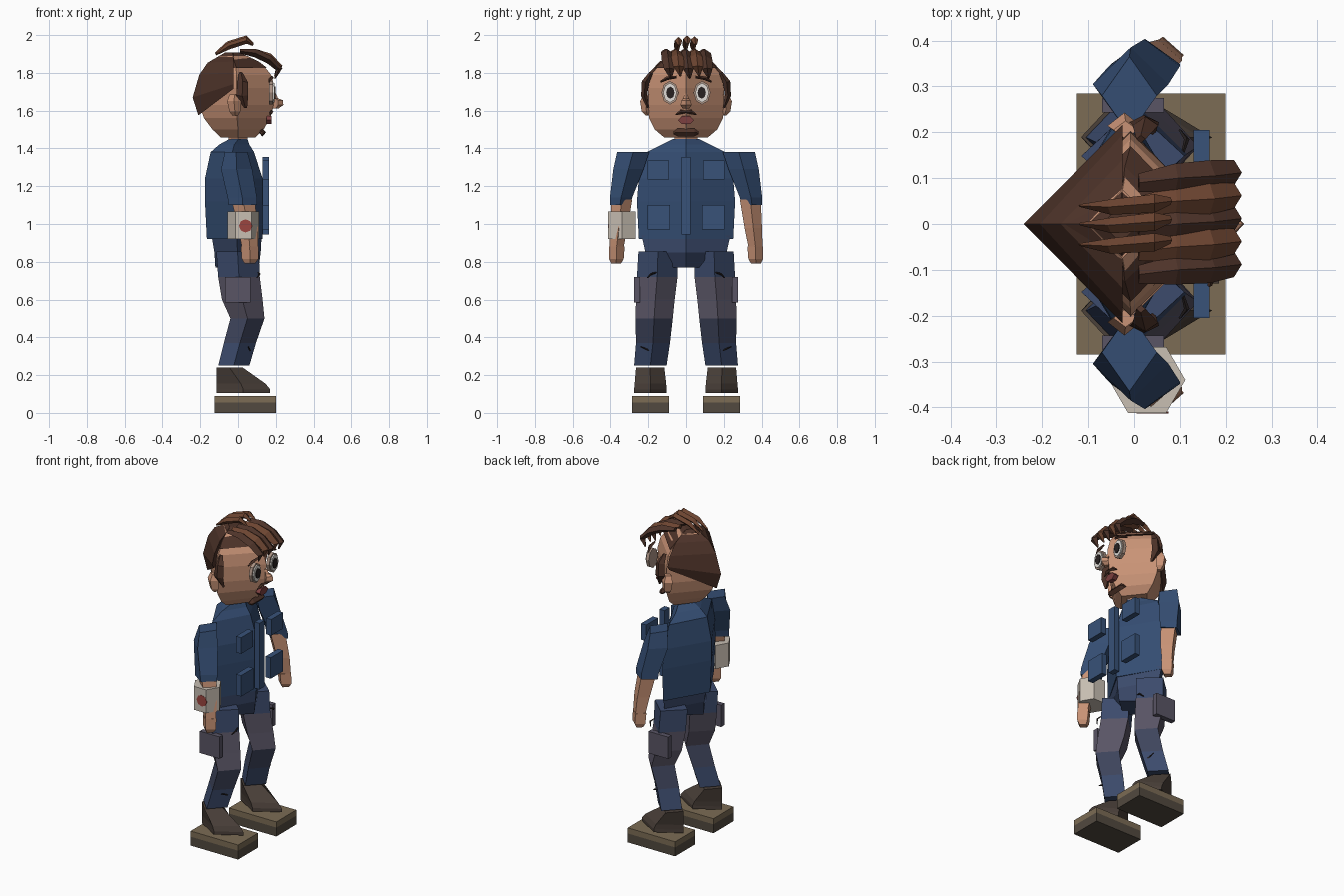
import bpy, bmesh
from math import cos, sin, pi
from mathutils import Vector

# Palette
COLORS = {
    "shirt": (0.035, 0.075, 0.17), "pocket": (0.04, 0.085, 0.19),
    "jeans": (0.045, 0.07, 0.15), "faded": (0.10, 0.09, 0.13), "cuff": (0.05, 0.06, 0.11),
    "skin": (0.58, 0.29, 0.18), "hair": (0.075, 0.033, 0.022), "hair_light": (0.15, 0.058, 0.03),
    "leather": (0.07, 0.052, 0.042), "sole": (0.085, 0.068, 0.05), "welt": (0.2, 0.15, 0.09),
    "cloth": (0.58, 0.52, 0.45), "stain": (0.33, 0.06, 0.05), "ink": (0.02, 0.015, 0.015),
    "white": (0.75, 0.72, 0.68), "rim": (0.42, 0.30, 0.24), "lips": (0.2, 0.05, 0.05),
}
MATS = {}
for key, col in COLORS.items():
    MATS[key] = bpy.data.materials.new(key)
    MATS[key].diffuse_color = (*col, 1)


def rings_mesh(name, rings, mats):
    """Skin a list of equal rings, cap both ends; one material per band if a list."""
    mats = [mats] if isinstance(mats, str) else mats
    bm = bmesh.new()
    rows = [[bm.verts.new(p) for p in r] for r in rings]
    n = len(rows[0])
    for b, (lo, hi) in enumerate(zip(rows, rows[1:])):
        for i in range(n):
            f = bm.faces.new((lo[i], lo[(i + 1) % n], hi[(i + 1) % n], hi[i]))
            f.material_index = min(b, len(mats) - 1)
    bm.faces.new(rows[0][::-1])
    bm.faces.new(rows[-1]).material_index = len(mats) - 1
    bmesh.ops.recalc_face_normals(bm, faces=bm.faces)
    me = bpy.data.meshes.new(name)
    bm.to_mesh(me)
    bm.free()
    for m in mats:
        me.materials.append(MATS[m])
    ob = bpy.data.objects.new(name, me)
    bpy.context.collection.objects.link(ob)
    return ob


def loft(name, sections, mats, n=4, s=1):
    """Sections (z, x0, x1, y0, y1) with n sided outline; s mirrors in y."""
    top = max(sin(2 * pi * i / n) for i in range(n))
    rings = [[((x0 + x1) / 2 + (x1 - x0) / 2 * cos(2 * pi * i / n),
               s * ((y0 + y1) / 2 + (y1 - y0) / 2 * sin(2 * pi * i / n) / top), z)
              for i in range(n)] for z, x0, x1, y0, y1 in sections]
    return rings_mesh(name, rings, mats)


def box(name, x0, x1, y0, y1, z0, z1, mat, s=1):
    rings = [[(x0, s * y0, z), (x1, s * y0, z), (x1, s * y1, z), (x0, s * y1, z)] for z in (z0, z1)]
    return rings_mesh(name, rings, mat)


def strand(name, pts, mat, side=(0, 1, 0), s=1):
    """Tapered diamond tube; points are (x, y, z, half width, half thickness)."""
    side = Vector(side)
    ps = [Vector((p[0], s * p[1], p[2])) for p in pts]
    rings = []
    for i, p in enumerate(pts):
        t = ps[min(i + 1, len(ps) - 1)] - ps[max(i - 1, 0)]
        up = t.cross(side).normalized()
        a, b = side * p[3], up * p[4]
        rings.append([ps[i] + a, ps[i] + b, ps[i] - a, ps[i] - b])
    return rings_mesh(name, rings, mat)


def disc(name, x0, x1, y, z, ry, rz, mat, n=8, s=1):
    rings = [[(x, s * (y + ry * cos(2 * pi * i / n)), z + rz * sin(2 * pi * i / n))
              for i in range(n)] for x in (x0, x1)]
    return rings_mesh(name, rings, mat)


# Torso, hips and neck
loft("torso", [(0.92, -0.165, 0.13, -0.25, 0.25), (1.12, -0.175, 0.135, -0.26, 0.26),
               (1.24, -0.175, 0.13, -0.25, 0.25), (1.38, -0.145, 0.085, -0.21, 0.21),
               (1.42, -0.10, 0.06, -0.13, 0.13), (1.45, -0.045, 0.05, -0.07, 0.07)], "shirt")
loft("hips", [(0.77, -0.12, 0.11, -0.10, 0.10), (0.85, -0.125, 0.12, -0.215, 0.215),
              (0.94, -0.14, 0.125, -0.235, 0.235)], "jeans")
loft("neck", [(1.38, -0.05, 0.05, -0.06, 0.06), (1.5, -0.05, 0.05, -0.06, 0.06)], "skin")
box("shirt_placket", 0.13, 0.165, -0.025, 0.025, 0.945, 1.355, "pocket")

# Head: diamond section following a round profile
loft("head", [(1.458, -0.09, 0.09, -0.115, 0.115), (1.5, -0.135, 0.135, -0.165, 0.165),
              (1.56, -0.18, 0.17, -0.195, 0.195), (1.63, -0.205, 0.19, -0.205, 0.205),
              (1.72, -0.21, 0.195, -0.2, 0.2), (1.79, -0.19, 0.175, -0.185, 0.185),
              (1.845, -0.155, 0.13, -0.14, 0.14), (1.89, -0.1, 0.05, -0.075, 0.075)], "skin")
loft("scalp", [(1.825, -0.17, 0.155, -0.17, 0.17), (1.86, -0.15, 0.11, -0.125, 0.125),
               (1.907, -0.07, 0.01, -0.04, 0.04)], "hair")

# Hair on the back of the head: (back x, back z, side y, side z)
back = [(-0.21, 1.575, 0.2, 1.715), (-0.24, 1.67, 0.217, 1.74), (-0.205, 1.79, 0.195, 1.80),
        (-0.16, 1.855, 0.14, 1.86), (-0.05, 1.907, 0.04, 1.905)]
rings_mesh("back_hair", [[(-0.025, -y, zs), (xb, 0, zb), (-0.025, y, zs)]
                         for xb, zb, y, zs in back], "hair")

# Fringe and cowlick strands
for i, y in enumerate((-0.1, -0.05, 0.0, 0.05, 0.1)):
    d = 0.012 * (i % 2)
    strand("fringe", [(0.01, y - 0.01, 1.915, 0.02, 0.012), (0.09, y, 1.905, 0.032, 0.022),
                      (0.165, y + 0.005, 1.87 + d, 0.034, 0.022), (0.218, y + 0.012, 1.82 + d, 0.028, 0.018),
                      (0.195, y + 0.02, 1.77 + d, 0.004, 0.004)], "hair_light" if i % 2 else "hair")
for y, dz in ((-0.045, -0.008), (0.0, 0), (0.04, -0.004)):
    strand("cowlick", [(-0.118, y, 1.905 + dz, 0.003, 0.005), (-0.05, y - 0.003, 1.95 + dz, 0.017, 0.018),
                       (0.045, y + 0.005, 1.98 + dz, 0.02, 0.018), (0.08, y + 0.01, 1.955 + dz, 0.008, 0.005)],
           "hair_light")

# Face centre
loft("nose", [(1.612, 0.185, 0.215, -0.018, 0.018), (1.63, 0.185, 0.24, -0.03, 0.03),
              (1.655, 0.185, 0.238, -0.024, 0.024), (1.665, 0.185, 0.212, -0.014, 0.014),
              (1.69, 0.18, 0.2, -0.008, 0.008)], "skin")
disc("mouth", 0.15, 0.178, 0, 1.55, 0.042, 0.024, "lips", 6)
strand("chin_beard", [(0.125, -0.066, 1.482, 0.012, 0.008), (0.128, -0.045, 1.485, 0.018, 0.021),
                      (0.13, 0.045, 1.485, 0.018, 0.021), (0.125, 0.066, 1.482, 0.012, 0.008)],
       "hair", (1, 0, 0))

for s in (-1, 1):
    # Eyes, brows, moustache, sideburns, ears
    disc("eye_rim", 0.165, 0.185, 0.085, 1.695, 0.045, 0.062, "rim", s=s)
    disc("eye_white", 0.18, 0.193, 0.085, 1.695, 0.036, 0.052, "white", s=s)
    disc("pupil", 0.19, 0.198, 0.083, 1.695, 0.022, 0.032, "ink", s=s)
    strand("eyebrow", [(0.165, 0.135, 1.752, 0.005, 0.005), (0.175, 0.1, 1.772, 0.012, 0.01),
                       (0.18, 0.05, 1.778, 0.007, 0.007)], "hair", (1, 0, 0), s)
    strand("moustache", [(0.178, 0.0, 1.594, 0.008, 0.006), (0.178, 0.025, 1.594, 0.01, 0.012),
                         (0.17, 0.055, 1.578, 0.003, 0.003)], "hair", (1, 0, 0), s)
    strand("sideburn", [(0.015, 0.185, 1.80, 0.01, 0.01), (0.025, 0.215, 1.75, 0.028, 0.02),
                        (0.022, 0.222, 1.68, 0.032, 0.016), (0.04, 0.2, 1.615, 0.008, 0.006)],
           "hair", (1, 0, 0), s)
    loft("ear", [(1.575, -0.03, 0.0, 0.19, 0.215), (1.595, -0.045, 0.012, 0.185, 0.235),
                 (1.65, -0.058, 0.016, 0.185, 0.243), (1.685, -0.045, 0.008, 0.185, 0.225)], "skin", s=s)

    # Arms
    loft("sleeve", [(1.10, -0.05, 0.1, 0.295, 0.403), (1.14, -0.055, 0.1, 0.285, 0.403),
                    (1.29, -0.09, 0.075, 0.225, 0.385), (1.38, -0.07, 0.05, 0.195, 0.365)], "shirt", s=s)
    loft("forearm", [(0.88, 0.02, 0.105, 0.33, 0.405), (0.98, 0.0, 0.105, 0.31, 0.402),
                     (1.13, -0.035, 0.088, 0.285, 0.395)], "skin", s=s)
    loft("hand", [(0.79, 0.035, 0.09, 0.345, 0.395), (0.815, 0.02, 0.108, 0.33, 0.408),
                  (0.88, 0.015, 0.108, 0.325, 0.408)], "skin", s=s)

    # Chest and cargo pockets
    box("chest_pocket", 0.13, 0.165, 0.09, 0.205, 1.235, 1.335, "pocket", s)
    box("belly_pocket", 0.13, 0.165, 0.085, 0.205, 0.97, 1.10, "pocket", s)
    box("cargo_pocket", -0.07, 0.065, 0.243, 0.275, 0.585, 0.72, "faded", s)

    # Trouser legs with faded knees
    loft("trouser_leg", [(0.25, -0.105, 0.06, 0.103, 0.275), (0.37, -0.075, 0.095, 0.085, 0.265),
                         (0.5, -0.04, 0.14, 0.07, 0.268), (0.60, -0.085, 0.13, 0.06, 0.265),
                         (0.72, -0.105, 0.115, 0.045, 0.26), (0.855, -0.115, 0.11, 0.045, 0.252)],
         ["jeans", "cuff", "faded", "faded", "jeans"], s=s)
    strand("hem_crease", [(0.055, 0.24, 0.35, 0.003, 0.003), (0.065, 0.19, 0.328, 0.006, 0.006),
                          (0.055, 0.15, 0.35, 0.003, 0.003)], "ink", (1, 0, 0), s)
    strand("thigh_crease", [(0.1, 0.205, 0.715, 0.003, 0.003), (0.115, 0.185, 0.735, 0.006, 0.006),
                            (0.105, 0.15, 0.745, 0.003, 0.003)], "ink", (1, 0, 0), s)

    # Boots and soles
    loft("boot", [(0.105, -0.115, 0.17, 0.103, 0.275), (0.125, -0.115, 0.17, 0.103, 0.275),
                  (0.155, -0.115, 0.145, 0.105, 0.272), (0.24, -0.115, 0.025, 0.115, 0.265)],
         "leather", s=s)
    box("sole", -0.125, 0.2, 0.09, 0.285, 0, 0.055, "sole", s)
    box("sole_welt", -0.125, 0.2, 0.09, 0.285, 0.055, 0.09, "welt", s)

# Bandage on one wrist with stain
loft("bandage", [(0.92, -0.055, 0.112, -0.412, -0.268), (1.065, -0.055, 0.112, -0.412, -0.268)], "cloth", 6)
rings_mesh("bandage_stain", [[(0.04 + 0.035 * cos(pi * i / 4), y, 0.99 + 0.035 * sin(pi * i / 4))
                              for i in range(8)] for y in (-0.409, -0.4135)], "stain")
